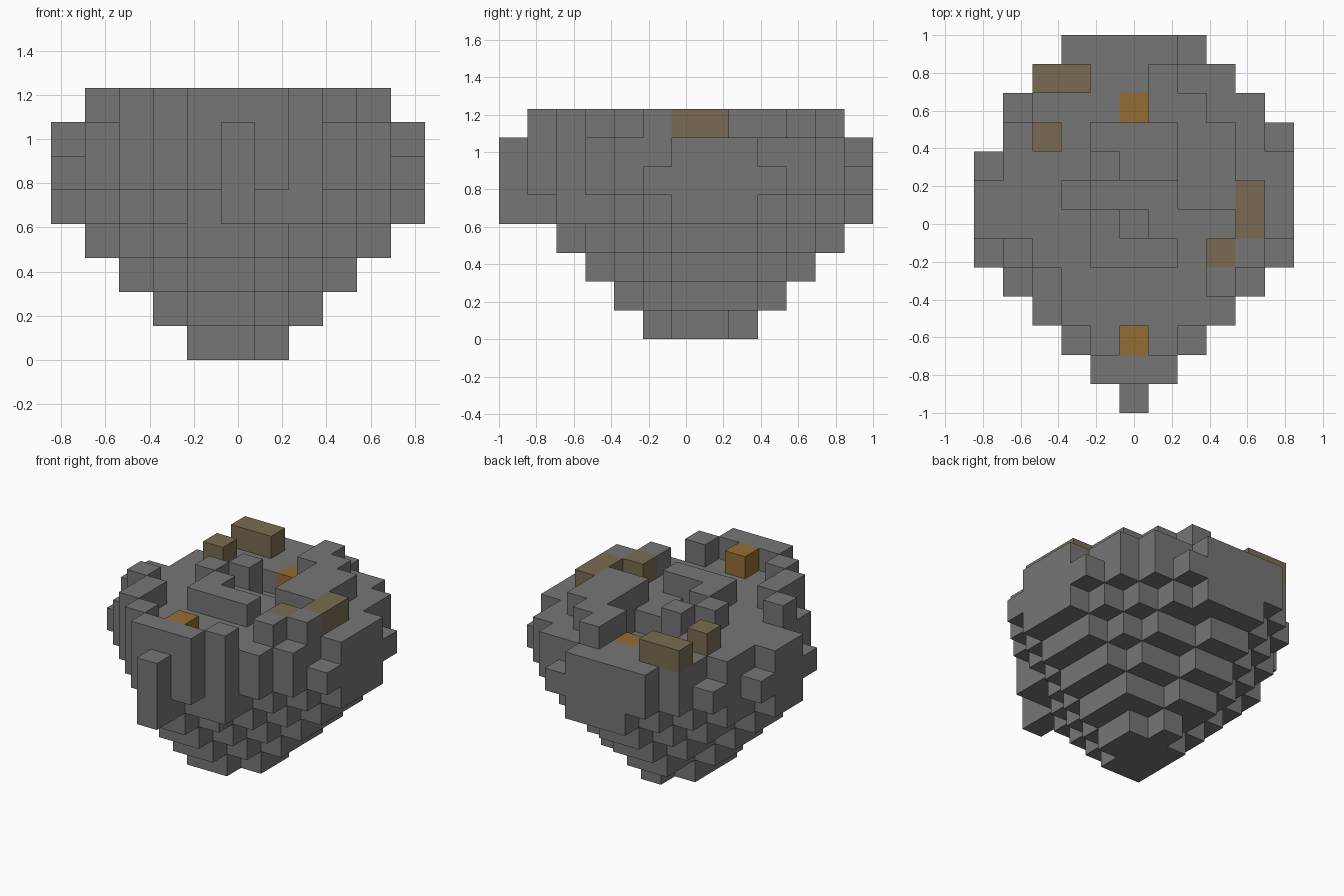
import bpy
import bmesh
from mathutils import Vector

if "Cube" in bpy.data.objects:
    bpy.data.objects.remove(bpy.data.objects["Cube"], do_unlink=True)

UNIT = 2 / 13
STEPS = [Vector(v) for v in ((1, 0, 0), (-1, 0, 0), (0, 1, 0), (0, -1, 0), (0, 0, 1), (0, 0, -1))]


def block(x0, x1, y0, y1):
    """Set of grid cells in an inclusive rectangle."""
    return {(x, y) for x in range(x0, x1 + 1) for y in range(y0, y1 + 1)}


def trim_corners(cells):
    """Drop cells that are open on one x side and one y side."""
    def corner(x, y):
        open_x = (x + 1, y) not in cells or (x - 1, y) not in cells
        open_y = (x, y + 1) not in cells or (x, y - 1) not in cells
        return open_x and open_y
    return {c for c in cells if not corner(*c)}


def erode(cells):
    """Keep cells with all four neighbours present."""
    return {(x, y) for x, y in cells
            if {(x + 1, y), (x - 1, y), (x, y + 1), (x, y - 1)} <= cells}


# Widest layer: a pointed front and a rounded back
outline = block(-5, 5, -1, 2) | block(-4, 5, 3, 3)
for i in range(5):
    outline |= block(-i, i, i - 6, i - 6)
for i in range(2, 5):
    outline |= block(-i, i, 8 - i, 8 - i)

# Lower layers step inward to the base
layers = {5: outline, 4: trim_corners(outline) | {(0, -6), (2, -4)}}
for z in (3, 2, 1, 0):
    layers[z] = erode(layers[z + 1])
for z in range(4):
    layers[z] = (layers[z] | {(-1, -1 - z)}) - {(1, 2 + z)}

# Upper layer with low shoulders and a sunken pit
pit = (block(-1, 1, 2, 3) - {(-1, 2)}) | {(0, 0)}
shoulders = {(-5, -1), (5, -1), (5, 3), (-5, 2), (-4, 4), (2, 6)}
layers[6] = outline - pit - shoulders

# Raised rim, ridges and loose lumps on top
rim = block(-1, 1, -5, -5) | block(-3, -3, -3, -2)
rim |= {(-2, -4), (2, -4), (-4, -1), (4, -1), (3, -2)}
ridges = block(-1, 1, -1, -1) | block(2, 3, 1, 3) | block(1, 2, 4, 4)
lumps = {(-1, 0), (-2, 1), (-1, 2), (1, 5)}
layers[7] = rim | ridges | lumps

solid = {(x, y, z) for z, cells in layers.items() for x, y in cells}
brown = {(x, y, 7) for x, y in block(-3, -2, 5, 5) | block(4, 4, 0, 1) | {(-3, 3), (3, -1)}}
orange = {(0, -4, 7), (0, 4, 6)}
everything = solid | brown | orange


def material(name, color):
    mat = bpy.data.materials.new(name)
    mat.use_nodes = True
    mat.diffuse_color = (*color, 1)
    shader = next(n for n in mat.node_tree.nodes if n.type == "BSDF_PRINCIPLED")
    shader.inputs["Base Color"].default_value = (*color, 1)
    return mat


def build(name, cells, mat):
    """Make a mesh from the exposed sides of the cells."""
    bm = bmesh.new()
    for cell in sorted(cells):
        center = Vector(cell) + Vector((0, 0, 0.5))
        for n in STEPS:
            if tuple(int(a + b) for a, b in zip(cell, n)) in everything:
                continue
            u = Vector((n.y, n.z, n.x))
            v = n.cross(u)
            corners = (-u - v, u - v, u + v, v - u)
            bm.faces.new([bm.verts.new((center + (n + c) / 2) * UNIT) for c in corners])
    bmesh.ops.remove_doubles(bm, verts=bm.verts, dist=UNIT / 100)
    mesh = bpy.data.meshes.new(name)
    bm.to_mesh(mesh)
    bm.free()
    mesh.materials.append(mat)
    bpy.context.collection.objects.link(bpy.data.objects.new(name, mesh))


build("rock_body", solid - brown - orange, material("stone_grey", (0.18, 0.18, 0.18)))
build("brown_blocks", brown, material("dull_brown", (0.195, 0.148, 0.085)))
build("orange_blocks", orange, material("amber_orange", (0.30, 0.153, 0.034)))
